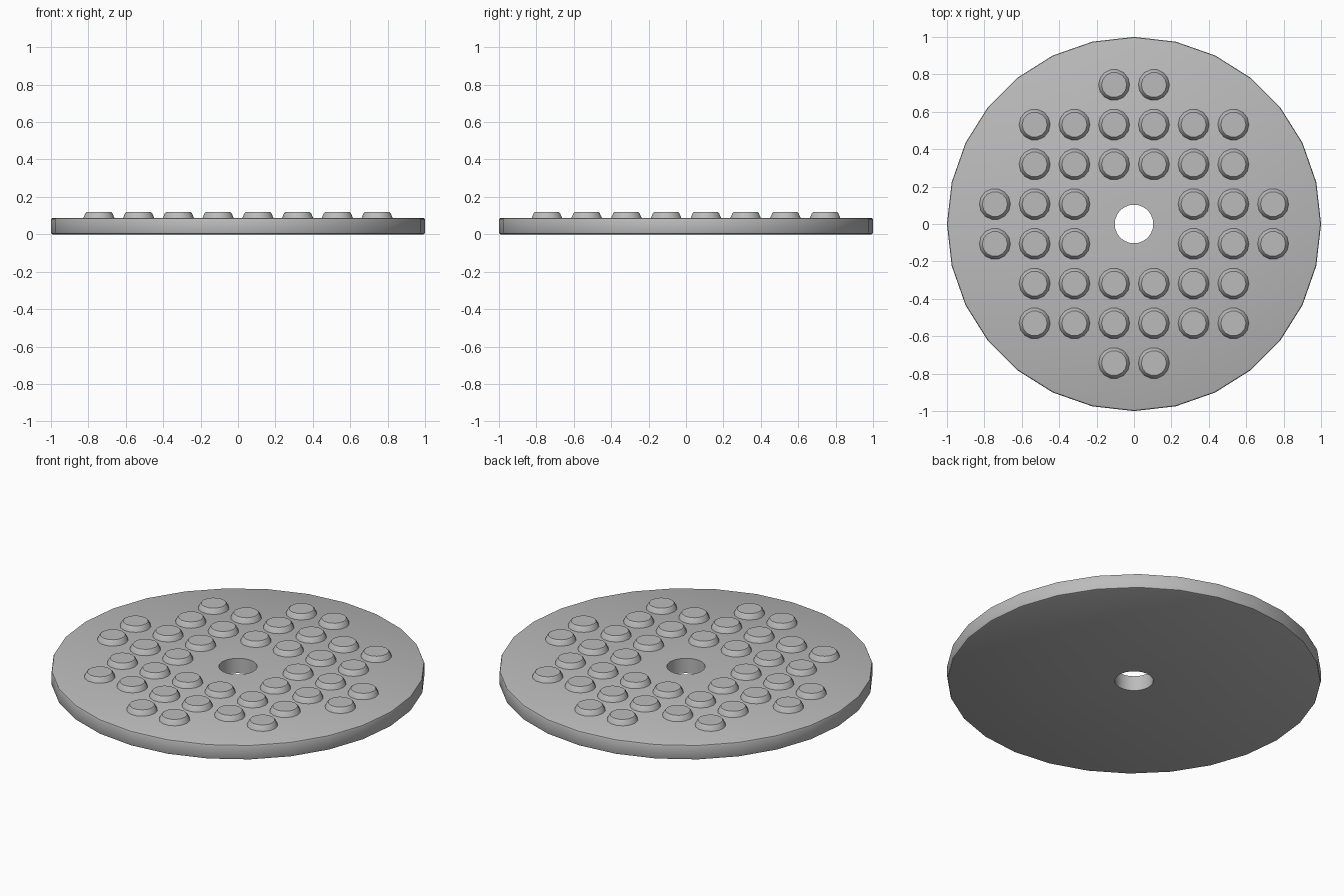
import bpy
import math

cube = bpy.data.objects.get("Cube")
if cube:
    bpy.data.objects.remove(cube, do_unlink=True)

# Single plain grey plastic
grey = bpy.data.materials.new("plain_grey")
grey.use_nodes = True
colour = (0.5, 0.5, 0.5, 1)
grey.diffuse_color = colour
grey.node_tree.nodes["Principled BSDF"].inputs["Base Color"].default_value = colour


def lathe(profile, sides, centre=(0, 0), closed=False):
    """Turn a (radius, height) profile; open profiles get a cap on the last ring."""
    verts, faces = [], []
    for r, z in profile:
        for i in range(sides):
            a = math.tau * i / sides
            verts.append((centre[0] + r * math.cos(a), centre[1] + r * math.sin(a), z))
    rings = len(profile)
    for k in range(rings if closed else rings - 1):
        lo, hi = k * sides, (k + 1) % rings * sides
        for i in range(sides):
            j = (i + 1) % sides
            faces.append((lo + i, lo + j, hi + j, hi + i))
    if not closed:
        faces.append(tuple(range((rings - 1) * sides, rings * sides)))
    return verts, faces


def make_object(name, verts, faces):
    mesh = bpy.data.meshes.new(name)
    mesh.from_pydata(verts, [], faces)
    mesh.materials.append(grey)
    obj = bpy.data.objects.new(name, mesh)
    bpy.context.collection.objects.link(obj)
    bpy.ops.object.select_all(action='DESELECT')
    obj.select_set(True)
    bpy.context.view_layer.objects.active = obj
    bpy.ops.object.shade_smooth_by_angle(angle=math.radians(35))
    return obj


# Round plate with softened rims and a centre hole
TOP = 0.088
plate = [(0.103, 0), (0.99, 0), (0.997, 0.003), (1, 0.01),
         (1, TOP - 0.01), (0.997, TOP - 0.003), (0.99, TOP), (0.103, TOP)]
make_object("round_plate", *lathe(plate, 28, closed=True))

# Tapered studs on a square grid, leaving out the corners and the centre
PITCH = 0.2125
stud = [(0.084, TOP - 0.002), (0.072, 0.113), (0.067, 0.118)]
steps = [k + 0.5 for k in range(-4, 4)]
verts, faces = [], []
for gx in steps:
    for gy in steps:
        far, near = max(abs(gx), abs(gy)), min(abs(gx), abs(gy))
        if far < 1 or (far > 3 and near > 1):
            continue
        v, f = lathe(stud, 14, (gx * PITCH, gy * PITCH))
        base = len(verts)
        verts += v
        faces += [tuple(i + base for i in face) for face in f]
make_object("studs", verts, faces)
